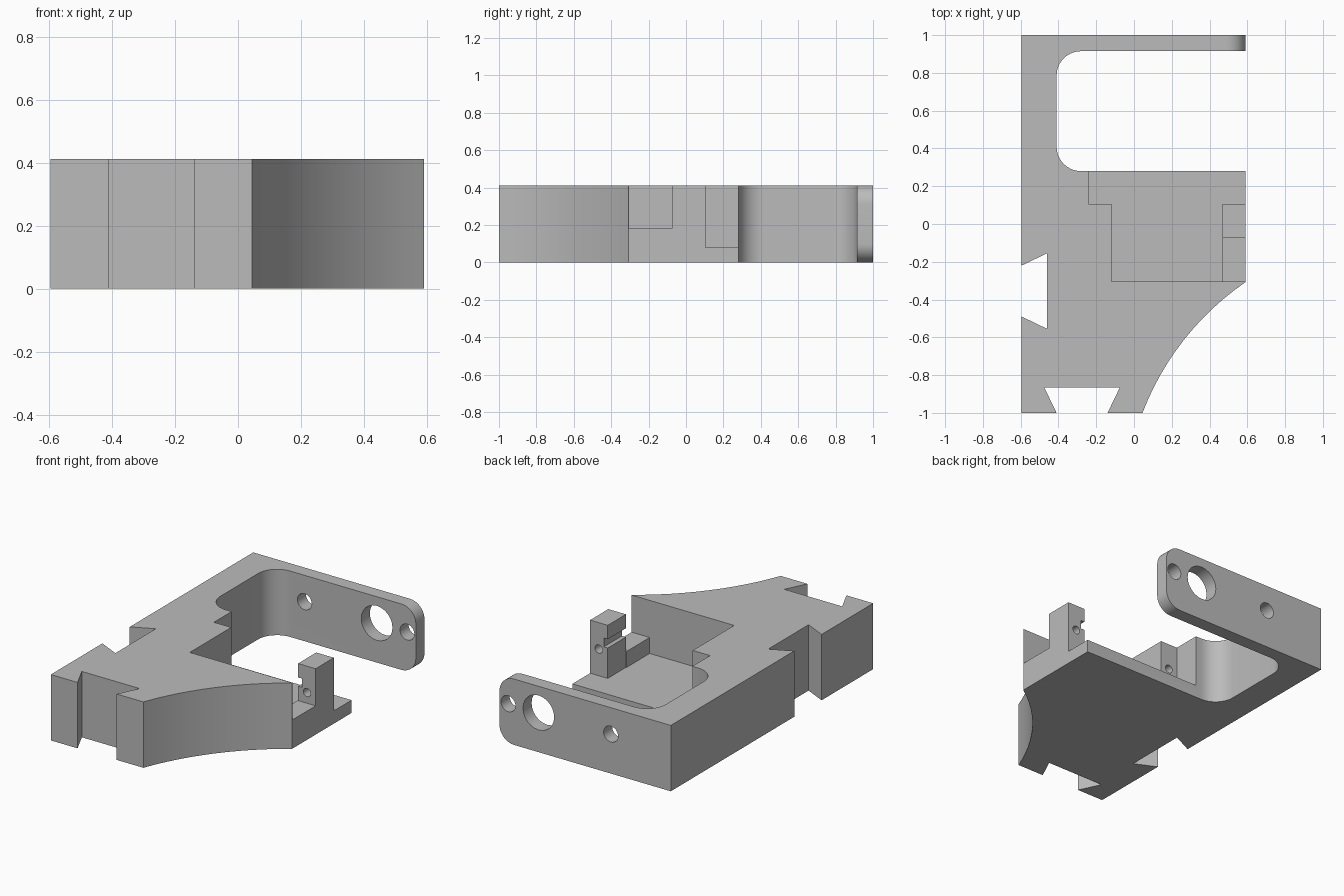
import bpy, bmesh, math
from mathutils import Vector, Matrix

if "Cube" in bpy.data.objects:
    bpy.data.objects.remove(bpy.data.objects["Cube"])

grey = bpy.data.materials.new("light grey")
grey.use_nodes = True
COLOUR = (0.5, 0.5, 0.5, 1)
grey.diffuse_color = COLOUR
grey.node_tree.nodes["Principled BSDF"].inputs["Base Color"].default_value = COLOUR

HEIGHT, FLOOR = 0.412, 0.08
HOLE_Z = 0.247
LEFT, RIGHT = -0.595, 0.59
SCREW_X, POST_X = -0.18, 0.53


def finish(name, bm):
    bmesh.ops.recalc_face_normals(bm, faces=bm.faces)
    mesh = bpy.data.meshes.new(name)
    bm.to_mesh(mesh)
    bm.free()
    mesh.materials.append(grey)
    obj = bpy.data.objects.new(name, mesh)
    bpy.context.collection.objects.link(obj)
    return obj


def prism(points, low, high, axis="z"):
    """Extrude a closed outline: (x, y) along z, or (x, z) along y."""
    bm = bmesh.new()
    place = (lambda a, b, c: (a, b, c)) if axis == "z" else (lambda a, b, c: (a, c, b))
    face = bm.faces.new([bm.verts.new(place(a, b, low)) for a, b in points])
    moved = bmesh.ops.extrude_face_region(bm, geom=[face])["geom"]
    verts = [v for v in moved if isinstance(v, bmesh.types.BMVert)]
    bmesh.ops.translate(bm, verts=verts, vec=place(0, 0, high - low))
    return bm


def rect(x0, x1, y0, y1):
    return [(x0, y0), (x1, y0), (x1, y1), (x0, y1)]


def arc(cx, cy, r, start, end, steps):
    angles = [math.radians(start + (end - start) * i / steps) for i in range(steps + 1)]
    return [(cx + r * math.cos(a), cy + r * math.sin(a)) for a in angles]


def sagging_arc(p, q, sag, steps):
    """Arc from p to q bulging to the left of the chord by sag."""
    p, q = Vector(p), Vector(q)
    half = (q - p).length / 2
    r = (half * half + sag * sag) / (2 * sag)
    along = (q - p).normalized()
    normal = Vector((-along.y, along.x))
    centre = (p + q) / 2 + normal * (sag - r)
    a = math.asin(half / r)
    turns = [-a + 2 * a * i / steps for i in range(steps + 1)]
    return [tuple(centre + normal * r * math.cos(t) + along * r * math.sin(t)) for t in turns]


def cut(obj, bm):
    cutter = finish("cutter", bm)
    cutter.hide_render = True
    mod = obj.modifiers.new("cut", "BOOLEAN")
    mod.operation, mod.solver, mod.object = "DIFFERENCE", "EXACT", cutter
    bpy.context.view_layer.objects.active = obj
    bpy.ops.object.modifier_apply(modifier=mod.name)
    bpy.data.objects.remove(cutter)


def drill(obj, x, radius, y0, y1):
    cut(obj, prism(arc(x, HOLE_Z, radius, 0, 345, 23), y0, y1, "y"))


# Bracket outline: dovetail slots, curved flank, rounded bay and arm
outline = [(LEFT, 1), (LEFT, -0.22), (-0.46, -0.155), (-0.46, -0.555), (LEFT, -0.49),
           (LEFT, -1), (-0.41, -1), (-0.475, -0.865), (-0.075, -0.865), (-0.14, -1)]
outline += sagging_arc((0.045, -1), (RIGHT, -0.308), 0.067, 12)
outline += [(RIGHT, 0.28)]
outline += arc(-0.28, 0.41, 0.13, 270, 180, 10)
outline += arc(-0.28, 0.785, 0.13, 180, 90, 10)
outline += [(RIGHT, 0.915), (RIGHT, 1)]
bm = prism(outline, 0, HEIGHT)

# Round the free end of the arm
tip = [e for e in bm.edges
       if all(v.co.x > 0.58 and v.co.y > 0.9 for v in e.verts)
       and abs(e.verts[0].co.z - e.verts[1].co.z) < 0.01]
bmesh.ops.bevel(bm, geom=tip, offset=0.1, segments=10, profile=0.5, affect="EDGES")
bracket = finish("bracket_body", bm)

# Stepped pocket, open to the right and to the bay
pocket = [(-0.12, -0.305), (0.7, -0.305), (0.7, 0.35), (-0.24, 0.35), (-0.24, 0.105), (-0.12, 0.105)]
cut(bracket, prism(pocket, FLOOR, 0.6))

# Arm holes and the blind screw hole in the pocket step
for x, radius in ((SCREW_X, 0.05), (0.32, 0.108), (POST_X, 0.05)):
    drill(bracket, x, radius, 0.85, 1.1)
drill(bracket, SCREW_X, 0.026, -0.08, 0.2)

# Screw post with a groove on its inner side
groove = 0.495
post_profile = [(0.468, FLOOR - 0.01), (RIGHT, FLOOR - 0.01), (RIGHT, HEIGHT), (0.468, HEIGHT),
                (0.468, 0.325), (groove, 0.325), (groove, 0.27), (0.468, 0.27)]
post = finish("screw_post", prism(post_profile, -0.075, 0.105, "y"))
drill(post, POST_X, 0.026, -0.2, 0.2)

# Low ledge between the post and the pocket wall
ledge = finish("post_ledge", prism(rect(0.465, RIGHT, -0.306, -0.074), FLOOR - 0.01, 0.18))

# Smooth the curves, keep the edges sharp
for obj in (bracket, post, ledge):
    bpy.ops.object.select_all(action="DESELECT")
    obj.select_set(True)
    bpy.context.view_layer.objects.active = obj
    bpy.ops.object.shade_smooth_by_angle(angle=math.radians(30))
